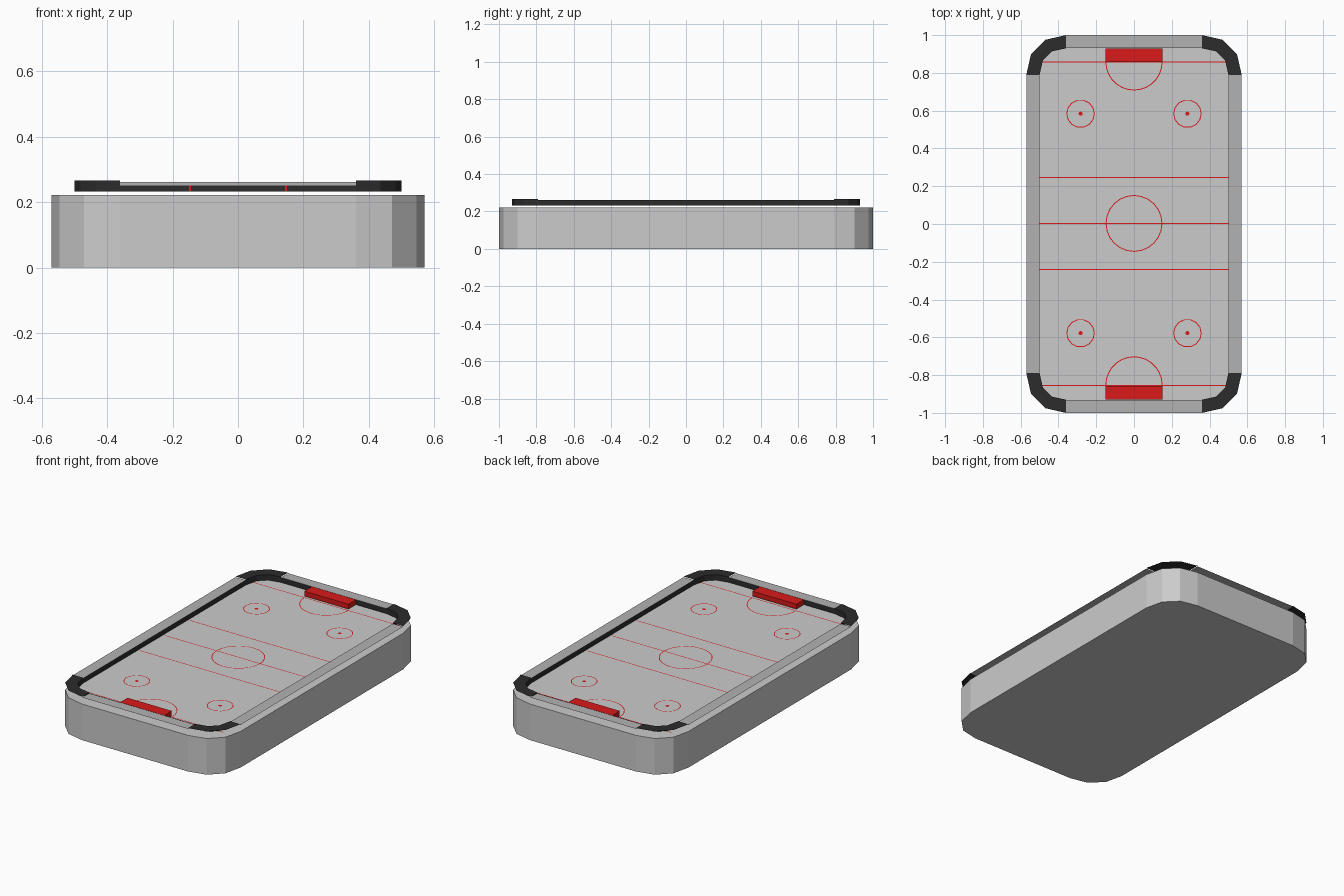
import bpy, math

if "Cube" in bpy.data.objects:
    bpy.data.objects.remove(bpy.data.objects["Cube"])

def material(name, rgb):
    m = bpy.data.materials.new(name)
    m.diffuse_color = (*rgb, 1)
    m.use_nodes = True
    m.node_tree.nodes["Principled BSDF"].inputs["Base Color"].default_value = m.diffuse_color
    return m

RED = material("red", (0.7, 0.01, 0.01))
BLACK = material("black", (0.025, 0.025, 0.025))
RAIL = material("rail_grey", (0.45, 0.45, 0.45))

def mesh(name, verts, faces, mat=None):
    me = bpy.data.meshes.new(name)
    me.from_pydata(verts, [], faces)
    ob = bpy.data.objects.new(name, me)
    bpy.context.collection.objects.link(ob)
    if mat:
        me.materials.append(mat)
    return ob

def strip(name, rows, mat, closed=False, flip=False):
    """Skin neighbouring rows of points into one sheet."""
    n = len(rows[0])
    faces = []
    for r in range(len(rows) - 1):
        for i in range(n if closed else n - 1):
            j = (i + 1) % n
            f = (r * n + i, r * n + j, (r + 1) * n + j, (r + 1) * n + i)
            faces.append(f[::-1] if flip else f)
    return mesh(name, [p for row in rows for p in row], faces, mat)

def at(pts, z):
    return [(x, y, z) for x, y in pts]

W, L = 0.57, 1.0              # outer half sizes
IW, IL = 0.50, 0.93           # inner half sizes of the rim
CX, CY = 0.36, 0.79           # where the corners begin
BODY, LOW, LIP, TOP, CAP = 0.222, 0.232, 0.25, 0.262, 0.266
outer = [(W, CY), (0.545, 0.90), (0.47, 0.975), (CX, L)]
inner = [(IW, CY), (0.482, 0.868), (0.435, 0.914), (CX, IL)]

# table body: prism with three-segment corners
outline = []
for sx, sy in ((1, 1), (-1, 1), (-1, -1), (1, -1)):
    q = [(sx * x, sy * y) for x, y in outer]
    outline += q if sx * sy > 0 else q[::-1]
n = len(outline)
sides = [(i, (i + 1) % n, n + (i + 1) % n, n + i) for i in range(n)]
mesh("table_body", at(outline, 0) + at(outline, BODY),
     sides + [tuple(range(n))[::-1], tuple(range(n, 2 * n))])

# black corner caps with their inner walls
for sx in (1, -1):
    for sy in (1, -1):
        o = [(sx * x, sy * y) for x, y in outer]
        i = [(sx * x, sy * y) for x, y in inner]
        strip("corner_cap", [at(o, CAP), at(i, CAP), at(i, LOW)], BLACK, flip=sx * sy < 0)

E = 0.002
for s in (1, -1):
    # long side rail and wall
    def side(x): return [(s * x, -s * CY), (s * x, s * CY)]
    strip("side_rail", [at(side(W), TOP), at(side(IW), TOP)], RAIL)
    strip("side_wall", [at(side(IW), TOP), at(side(IW), LOW)], BLACK)

    # short end rail with a small lip, and wall broken by the goal
    def end(y, a=CX, b=-CX): return [(s * a, s * y), (s * b, s * y)]
    strip("end_rail", [at(end(L), TOP), at(end(IL + E), TOP), at(end(IL + E), LIP)], RAIL)
    for a, b in ((CX, 0.15), (-0.15, -CX)):
        strip("end_wall", [at(end(IL, a, b), TOP), at(end(IL, a, b), LOW)], BLACK)
    strip("goal_back", [at(end(IL + E / 2, 0.144, -0.144), TOP),
                        at(end(IL + E / 2, 0.144, -0.144), LOW)], BLACK)

    # goal block
    bpy.ops.mesh.primitive_cube_add(size=1, location=(0, s * 0.894, (LOW + TOP) / 2))
    goal = bpy.context.object
    goal.name = "goal"
    goal.scale = (0.30, 0.072, TOP - LOW)
    goal.data.materials.append(RED)

# floor markings
Z = BODY + 0.001
T = 0.0025

def arc(name, cx, cy, r, n, start=0, sweep=2 * math.pi):
    full = sweep > 6
    ang = [start + sweep * k / n for k in range(n if full else n + 1)]
    ring = lambda q: [(cx + q * math.cos(a), cy + q * math.sin(a), Z) for a in ang]
    strip(name, [ring(r + T), ring(r - T)], RED, closed=full)

for y in (-0.855, -0.24, 0.003, 0.245, 0.858):
    strip("floor_line", [at([(IW, y + T), (-IW, y + T)], Z),
                         at([(IW, y - T), (-IW, y - T)], Z)], RED)
arc("centre_circle", 0, 0.003, 0.148, 24)
arc("goal_crease", 0, 0.858, 0.149, 14, math.pi, math.pi)
arc("goal_crease", 0, -0.852, 0.149, 14, 0, math.pi)
for x in (-0.283, 0.283):
    for y in (-0.578, 0.584):
        arc("spot_circle", x, y, 0.073, 14)
        dot = [(x + 0.011 * math.cos(k * math.pi / 5),
                y + 0.011 * math.sin(k * math.pi / 5), Z) for k in range(10)]
        mesh("spot", dot, [tuple(range(10))], RED)
